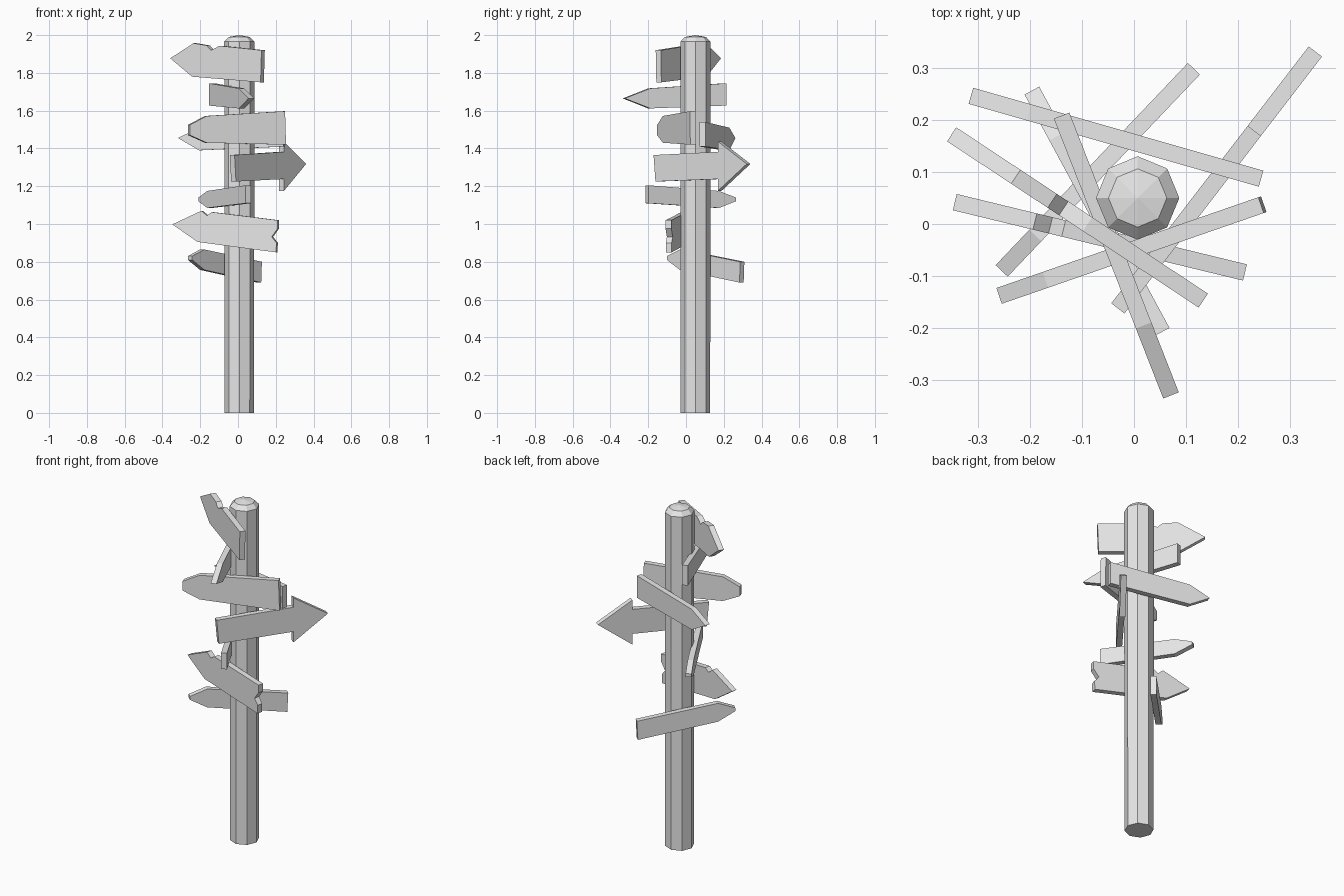
import bpy
import bmesh
import math
from mathutils import Vector

if "Cube" in bpy.data.objects:
    bpy.data.objects.remove(bpy.data.objects["Cube"], do_unlink=True)

# Single plain material
grey = bpy.data.materials.new("plain_grey")
grey.use_nodes = True
COLOUR = (0.8, 0.8, 0.8, 1)
grey.diffuse_color = COLOUR
grey.node_tree.nodes["Principled BSDF"].inputs["Base Color"].default_value = COLOUR

HALF_THICKNESS = 0.016


def finish(bm, name):
    bmesh.ops.recalc_face_normals(bm, faces=bm.faces)
    mesh = bpy.data.meshes.new(name)
    bm.to_mesh(mesh)
    bm.free()
    mesh.materials.append(grey)
    obj = bpy.data.objects.new(name, mesh)
    bpy.context.collection.objects.link(obj)
    return obj


def board(name, tail, tip, outline):
    """Upright plank from tail to tip; outline holds (fraction along, height)."""
    tail, tip = Vector(tail), Vector(tip)
    along = tip - tail
    offset = Vector((-along.y, along.x)).normalized() * HALF_THICKNESS
    bm = bmesh.new()
    sides = []
    for sign in (-1, 1):
        ring = []
        for t, z in outline:
            p = tail + along * t + offset * sign
            ring.append(bm.verts.new((p.x, p.y, z)))
        bm.faces.new(ring)
        sides.append(ring)
    front, back = sides
    for i in range(len(front)):
        j = (i + 1) % len(front)
        bm.faces.new((front[i], front[j], back[j], back[i]))
    return finish(bm, name)


def post(name, centre, sides, profile, peak):
    """Faceted post lofted through (radius, height) rings, with a low peak."""
    bm = bmesh.new()
    rings = []
    for r, z in profile:
        ring = []
        for i in range(sides):
            a = math.tau * i / sides
            ring.append(bm.verts.new((centre[0] + r * math.cos(a),
                                      centre[1] + r * math.sin(a), z)))
        rings.append(ring)
    bm.faces.new(rings[0])
    top = bm.verts.new((centre[0], centre[1], peak))
    for i in range(sides):
        j = (i + 1) % sides
        for low, high in zip(rings, rings[1:]):
            bm.faces.new((low[i], low[j], high[j], high[i]))
        bm.faces.new((rings[-1][i], rings[-1][j], top))
    return finish(bm, name)


# Octagonal post with a chamfered top
post("post", (0.007, 0.05), 8,
     [(0.078, 0), (0.08, 1.965), (0.056, 1.99)], 2.0)

# Boards from top to bottom: name, tail, tip, outline
board("top_notched_sign", (0.133, -0.147), (-0.35, 0.172),
      [(0.01, 1.75), (0.76, 1.78), (1, 1.877), (0.745, 1.957), (0.6, 1.945),
       (0.555, 1.92), (0.46, 1.943), (0, 1.92)])

board("narrow_pointed_sign", (-0.139, 0.208), (0.071, -0.329),
      [(0, 1.627), (0.75, 1.612), (1, 1.665), (0.75, 1.718), (0, 1.745)])

board("wide_blunt_sign", (0.249, 0.038), (-0.259, -0.138),
      [(0, 1.42), (0.825, 1.43), (1, 1.47), (1, 1.525), (0.825, 1.572),
       (0.01, 1.597)])

board("rear_pointed_sign", (0.244, 0.087), (-0.313, 0.246),
      [(0, 1.41), (0.8, 1.39), (1, 1.455), (0.8, 1.51), (0, 1.54)])

board("arrow_sign", (-0.031, -0.162), (0.348, 0.331),
      [(0.02, 1.225), (0.69, 1.238), (0.69, 1.175), (1, 1.318),
       (0.69, 1.437), (0.69, 1.382), (0, 1.365)])

board("slim_blunt_sign", (0.054, -0.207), (-0.196, 0.256),
      [(0, 1.11), (0.81, 1.085), (1, 1.12), (1, 1.14), (0.81, 1.175),
       (0, 1.205)])

board("broken_end_sign", (0.213, -0.093), (-0.344, 0.042),
      [(0.015, 0.85), (0.76, 0.905), (1, 0.998), (0.724, 1.07),
       (0.67, 1.045), (0.625, 1.063), (0, 1.02), (0, 0.975),
       (0.055, 0.932), (0.01, 0.9)])

board("lowest_blunt_sign", (0.115, 0.298), (-0.254, -0.09),
      [(0.01, 0.69), (0.825, 0.757), (1, 0.81), (1, 0.83), (0.825, 0.865),
       (0, 0.8)])
